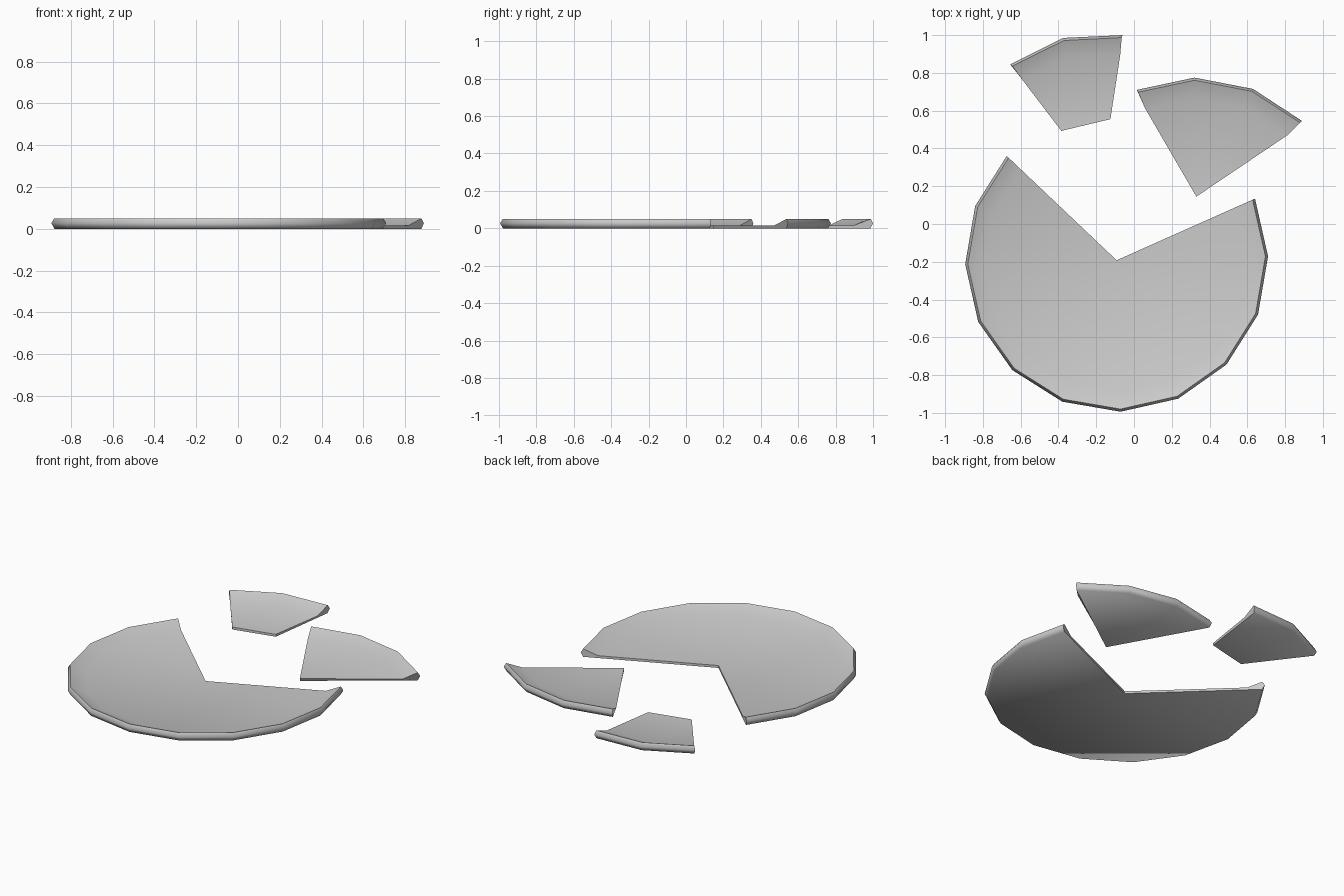
import bpy, bmesh
from math import radians, cos, sin
from mathutils import Vector

if "Cube" in bpy.data.objects:
    bpy.data.objects.remove(bpy.data.objects["Cube"])

FLOOR, MID, TOP = 0.015, 0.027, 0.05


def flat_slice(name, outer, inner, base):
    """Thin slab with a raised crust; outer/inner run along the crust, base closes the tip."""
    centre = sum((Vector(p) for p in base), Vector((0, 0))) / len(base)

    def inset(points, d):
        return [Vector(p) - (Vector(p) - centre).normalized() * d for p in points]

    bm = bmesh.new()

    def loop(points, z):
        return [bm.verts.new((p[0], p[1], z)) for p in points]

    bottom = loop(inset(outer, 0.015), 0)
    middle = loop(outer, MID)
    top = loop(inset(outer, 0.014), TOP)
    rim = loop(inner, FLOOR)
    base_low, base_high = loop(base, 0), loop(base, FLOOR)

    # crust strips
    rings = [bottom, middle, top, rim]
    for a, b in zip(rings, rings[1:]):
        for i in range(len(outer) - 1):
            bm.faces.new((a[i], a[i + 1], b[i + 1], b[i]))
    # floor and underside
    bm.faces.new(rim + base_high[::-1])
    bm.faces.new(bottom + base_low[::-1])
    # cut sides
    for i in (0, -1):
        bm.faces.new([base_low[i]] + [r[i] for r in rings] + [base_high[i]])
    # cut tip
    for i in range(len(base) - 1):
        bm.faces.new((base_low[i], base_low[i + 1], base_high[i + 1], base_high[i]))

    bmesh.ops.recalc_face_normals(bm, faces=bm.faces)
    mesh = bpy.data.meshes.new(name)
    bm.to_mesh(mesh)
    bm.free()
    ob = bpy.data.objects.new(name, mesh)
    bpy.context.collection.objects.link(ob)
    bpy.ops.object.select_all(action='DESELECT')
    ob.select_set(True)
    bpy.context.view_layer.objects.active = ob
    bpy.ops.object.shade_smooth_by_angle(angle=radians(65))
    return ob


# main round, eleven of sixteen segments
CX, CY = -0.092, -0.192


def arc(r):
    angles = [radians(24 - 22.5 * i) for i in range(12)]
    return [(CX + r * cos(a), CY + r * sin(a)) for a in angles]


flat_slice("main_round", arc(0.802), arc(0.70), [(CX, CY)])

# whole slice
flat_slice("whole_slice",
           [(0.015, 0.71), (0.32, 0.775), (0.63, 0.715), (0.89, 0.545)],
           [(0.06, 0.61), (0.32, 0.67), (0.58, 0.62), (0.815, 0.472)],
           [(0.33, 0.145)])

# slice with its tip missing
flat_slice("bitten_slice",
           [(-0.655, 0.845), (-0.375, 0.985), (-0.06, 1.0)],
           [(-0.592, 0.765), (-0.36, 0.885), (-0.073, 0.895)],
           [(-0.385, 0.493), (-0.125, 0.555)])
